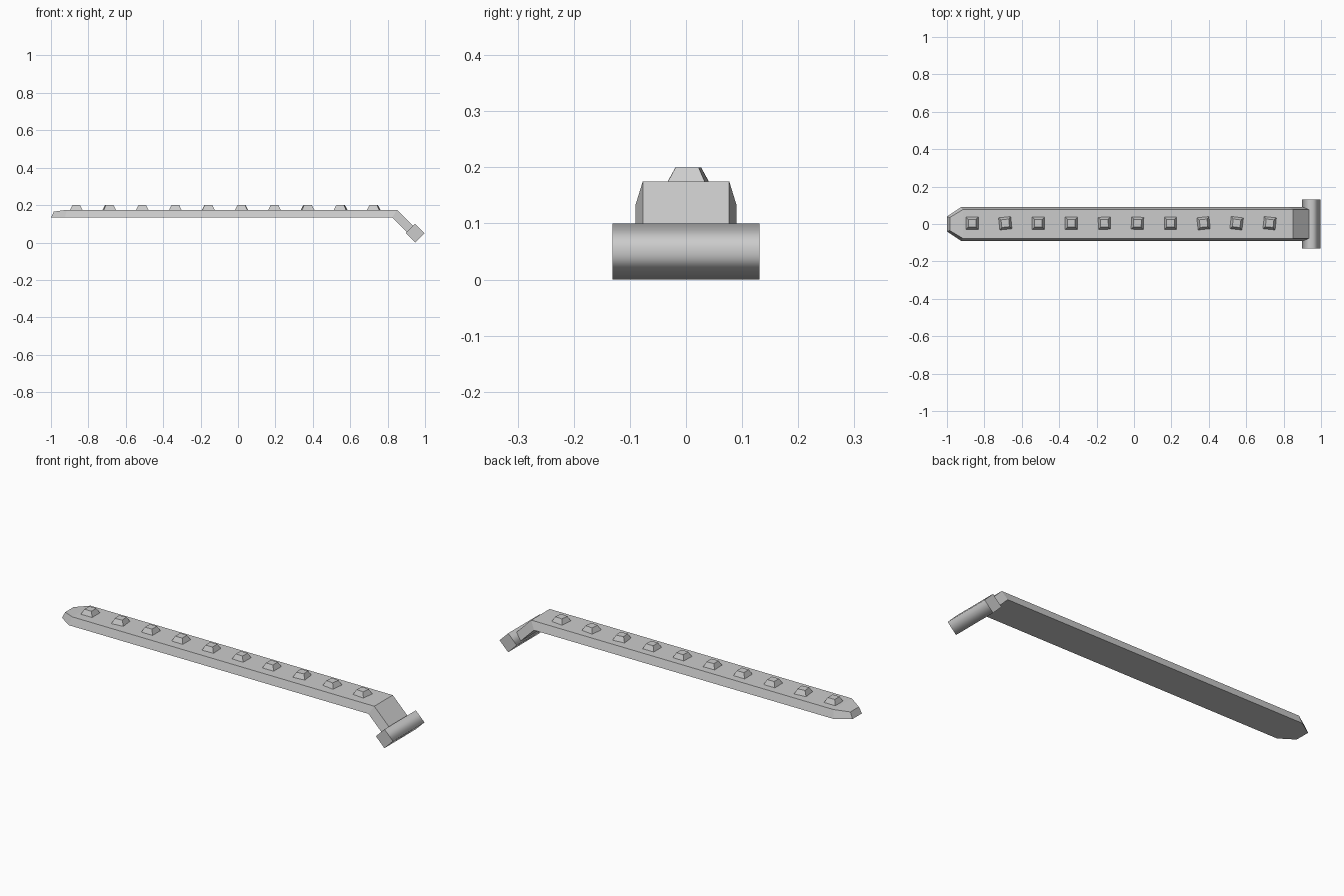
import bpy
import bmesh
from math import radians, pi
from mathutils import Matrix

cube = bpy.data.objects.get("Cube")
if cube:
    bpy.data.objects.remove(cube, do_unlink=True)

# Single plain grey
grey = bpy.data.materials.new("plain_grey")
grey.use_nodes = True
colour = (0.6, 0.6, 0.6, 1)
grey.diffuse_color = colour
grey.node_tree.nodes["Principled BSDF"].inputs["Base Color"].default_value = colour


def make_object(name, bm):
    bmesh.ops.recalc_face_normals(bm, faces=bm.faces)
    mesh = bpy.data.meshes.new(name)
    bm.to_mesh(mesh)
    bm.free()
    mesh.materials.append(grey)
    obj = bpy.data.objects.new(name, mesh)
    bpy.context.collection.objects.link(obj)
    return obj


def square_solid(radius_low, radius_high, depth, matrix):
    bm = bmesh.new()
    bmesh.ops.create_cone(bm, cap_ends=True, segments=4, radius1=radius_low,
                          radius2=radius_high, depth=depth, matrix=matrix)
    return bm


# Strap: tapered section lofted from the pointed tip to the bent tab
# Each station: top x, top z, top half width, bottom x, bottom z, bottom half width
stations = [
    (-0.985, 0.165, 0.035, -1.0, 0.133, 0.04),
    (-0.915, 0.175, 0.077, -0.925, 0.133, 0.09),
    (0.85, 0.175, 0.077, 0.825, 0.133, 0.09),
    (0.94, 0.085, 0.077, 0.906, 0.052, 0.09),
]
bm = bmesh.new()
rings = []
for tx, tz, tw, bx, bz, bw in stations:
    corners = [(tx, -tw, tz), (tx, tw, tz), (bx, bw, bz), (bx, -bw, bz)]
    rings.append([bm.verts.new(c) for c in corners])
for a, b in zip(rings, rings[1:]):
    for i in range(4):
        j = (i + 1) % 4
        bm.faces.new((a[i], a[j], b[j], b[i]))
bm.faces.new(rings[0])
bm.faces.new(rings[-1])
make_object("strap", bm)

# Hinge bar: four-sided rod with softly shaded sides and flat ends
bm = square_solid(0.05, 0.05, 0.262,
                  Matrix.Translation((0.947, 0, 0.05)) @ Matrix.Rotation(pi / 2, 4, 'X'))
for face in bm.faces:
    face.smooth = abs(face.normal.y) < 0.5
    if not face.smooth:
        for edge in face.edges:
            edge.smooth = False
make_object("hinge_bar", bm)

# Studs: row of truncated pyramids, some knocked slightly askew
twists = [0, 6, 0, 0, 2, -2, 0, 6, -7, -6]
for i, twist in enumerate(twists):
    place = Matrix.Translation((-0.865 + i * 0.1767, 0.004, 0.187))
    turn = Matrix.Rotation(radians(45 + twist), 4, 'Z')
    make_object(f"stud_{i + 1}", square_solid(0.047, 0.029, 0.026, place @ turn))
